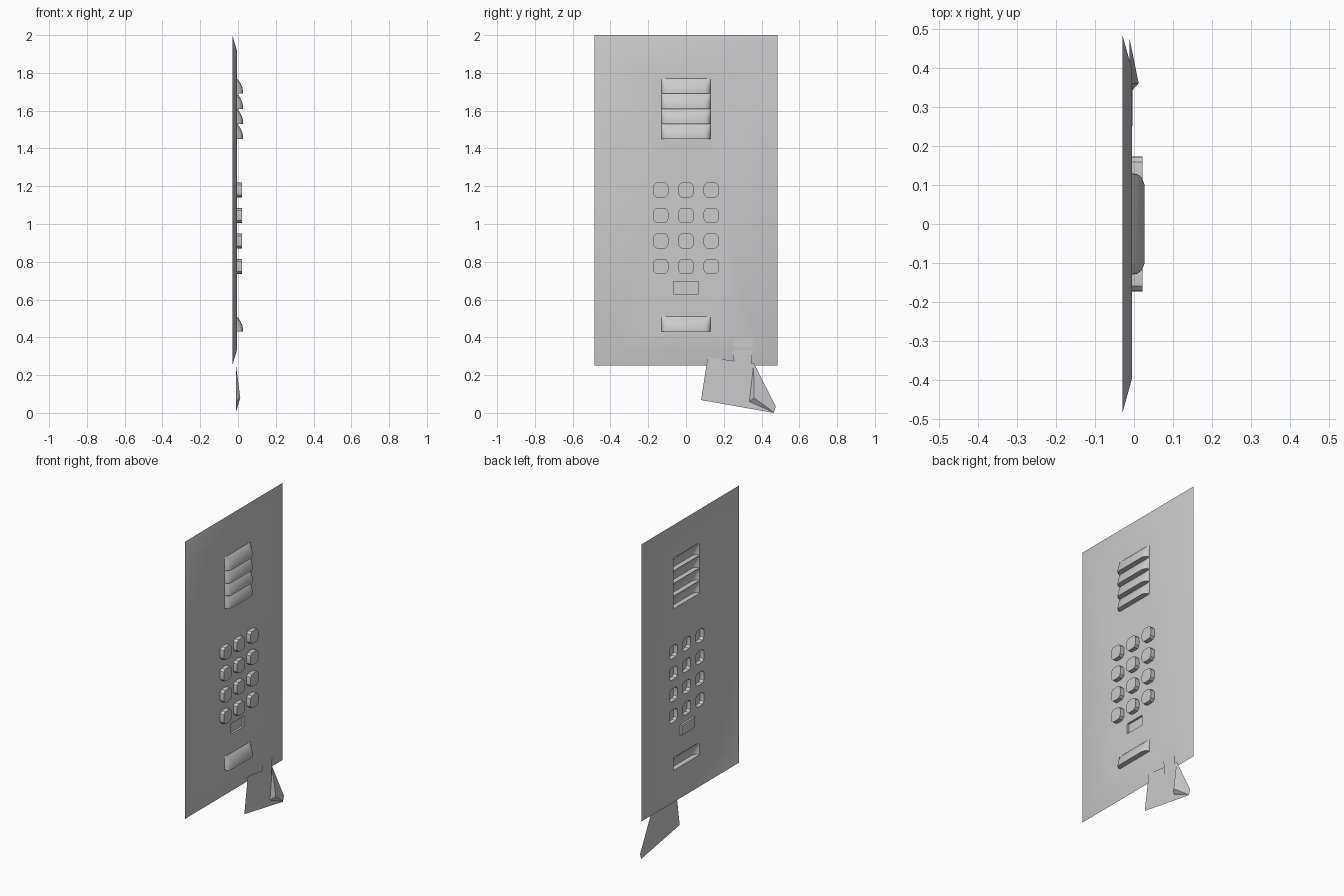
import bpy, bmesh, math
from mathutils import Vector

old = bpy.data.objects.get("Cube")
if old:
    bpy.data.objects.remove(old, do_unlink=True)

metal = bpy.data.materials.new("light grey metal")
metal.use_nodes = True
grey = (0.6, 0.6, 0.6, 1)
metal.diffuse_color = grey
metal.node_tree.nodes["Principled BSDF"].inputs["Base Color"].default_value = grey

FACE, RIM = -0.005, -0.03          # front sheet and rim depth along x
LOUVRE_W, LOUVRE_H = 0.13, 0.08    # half width and pitch


def finish(name, bm, angle=35):
    """Turn a bmesh into a shaded object facing +x."""
    bm.normal_update()
    if sum(f.normal.x * f.calc_area() for f in bm.faces) < 0:
        bmesh.ops.reverse_faces(bm, faces=bm.faces[:])
    mesh = bpy.data.meshes.new(name)
    bm.to_mesh(mesh)
    bm.free()
    mesh.materials.append(metal)
    ob = bpy.data.objects.new(name, mesh)
    bpy.context.collection.objects.link(ob)
    bpy.ops.object.select_all(action='DESELECT')
    ob.select_set(True)
    bpy.context.view_layer.objects.active = ob
    bpy.ops.object.shade_smooth_by_angle(angle=math.radians(angle))
    return ob


def rect(y0, y1, z0, z1):
    return [(y0, z0), (y1, z0), (y1, z1), (y0, z1)]


def button_outline(cy, cz, r=0.04, n=16):
    """Rounded square outline."""
    pts = []
    for i in range(n):
        c, s = (f(math.tau * (i + 0.5) / n) for f in (math.cos, math.sin))
        k = r / (c ** 4 + s ** 4) ** 0.25
        pts.append((cy + k * c, cz + k * s))
    return pts


def loop(bm, outline, x):
    return [bm.verts.new((x, y, z)) for y, z in outline]


def bridge(bm, a, b):
    for i in range(len(a)):
        j = (i + 1) % len(a)
        bm.faces.new((a[i], a[j], b[j], b[i]))


def pressed(name, outline, x):
    """Open-backed pocket pressed out of, or into, the sheet."""
    bm = bmesh.new()
    base, cap = loop(bm, outline, FACE), loop(bm, outline, x)
    bridge(bm, base, cap)
    bm.faces.new(cap)
    bmesh.ops.recalc_face_normals(bm, faces=bm.faces[:])
    finish(name, bm)


def louvre(name, z):
    """Curved hood with tapered ends and a flat underside."""
    profile = [(0, 0.08), (0.01, 0.068), (0.02, 0.052), (0.028, 0.033),
               (0.032, 0.015), (0.032, 0), (0, 0)]
    bm = bmesh.new()
    rows = []
    for y, s in ((-LOUVRE_W, 0), (-0.127, 0.45), (-0.118, 0.8), (-0.1, 1),
                 (0.1, 1), (0.118, 0.8), (0.127, 0.45), (LOUVRE_W, 0)):
        rows.append([bm.verts.new((FACE + px * s, y, z + pz)) for px, pz in profile])
    for a, b in zip(rows, rows[1:]):
        for i in range(len(profile) - 1):
            bm.faces.new((a[i], a[i + 1], b[i + 1], b[i]))
    bmesh.ops.remove_doubles(bm, verts=bm.verts[:], dist=1e-5)
    finish(name, bm)


# Layout of the openings
buttons = [button_outline(y, z) for z in (1.18, 1.045, 0.91, 0.775)
           for y in (-0.133, 0, 0.133)]
window = rect(-0.065, 0.065, 0.63, 0.695)
vent = rect(-LOUVRE_W, LOUVRE_W, 1.45, 1.77)
slot = rect(-LOUVRE_W, LOUVRE_W, 0.43, 0.51)

# Face plate: pierced sheet with a sloping rim, open at the back
bm = bmesh.new()
inner = loop(bm, rect(-0.395, 0.395, 0.335, 1.915), FACE)
for outline in [window, vent, slot] + buttons:
    vs = loop(bm, outline, FACE)
    for i in range(len(vs)):
        bm.edges.new((vs[i - 1], vs[i]))
for i in range(4):
    bm.edges.new((inner[i - 1], inner[i]))
bmesh.ops.triangle_fill(bm, use_beauty=True, edges=bm.edges[:], normal=Vector((1, 0, 0)))
bridge(bm, inner, loop(bm, rect(-0.485, 0.485, 0.25, 2), RIM))
bmesh.ops.recalc_face_normals(bm, faces=bm.faces[:])
finish("face_plate", bm)

# Pressed details
for i, outline in enumerate(buttons):
    pressed(f"button_{i + 1}", outline, 0.022)
pressed("small_window", window, -0.018)
for i in range(4):
    louvre(f"speaker_louvre_{i + 1}", 1.45 + i * LOUVRE_H)
louvre("coin_slot_hood", 0.43)

# Hanging tag sheet
bm = bmesh.new()
bm.faces.new(loop(bm, [(0.08, 0.068), (0.465, 0), (0.475, 0.035),
                       (0.36, 0.26), (0.115, 0.295)], -0.012))
finish("tag", bm)

# Lifted fold on the tag's outer side
bm = bmesh.new()
top, peak, tip, foot, low = [bm.verts.new(p) for p in (
    (-0.011, 0.358, 0.255), (0.012, 0.36, 0.08), (-0.011, 0.473, 0.033),
    (-0.011, 0.335, 0.06), (-0.011, 0.464, 0.003))]
for tri in ((top, peak, tip), (top, foot, peak), (peak, foot, low), (peak, low, tip)):
    bm.faces.new(tri)
bmesh.ops.recalc_face_normals(bm, faces=bm.faces[:])
finish("tag_fold", bm)

# Strap joining the tag to the plate
bm = bmesh.new()
bm.faces.new([bm.verts.new(p) for p in (
    (-0.008, 0.255, 0.19), (-0.008, 0.342, 0.19),
    (-0.004, 0.355, 0.4), (-0.004, 0.25, 0.4))])
finish("tag_strap", bm)
